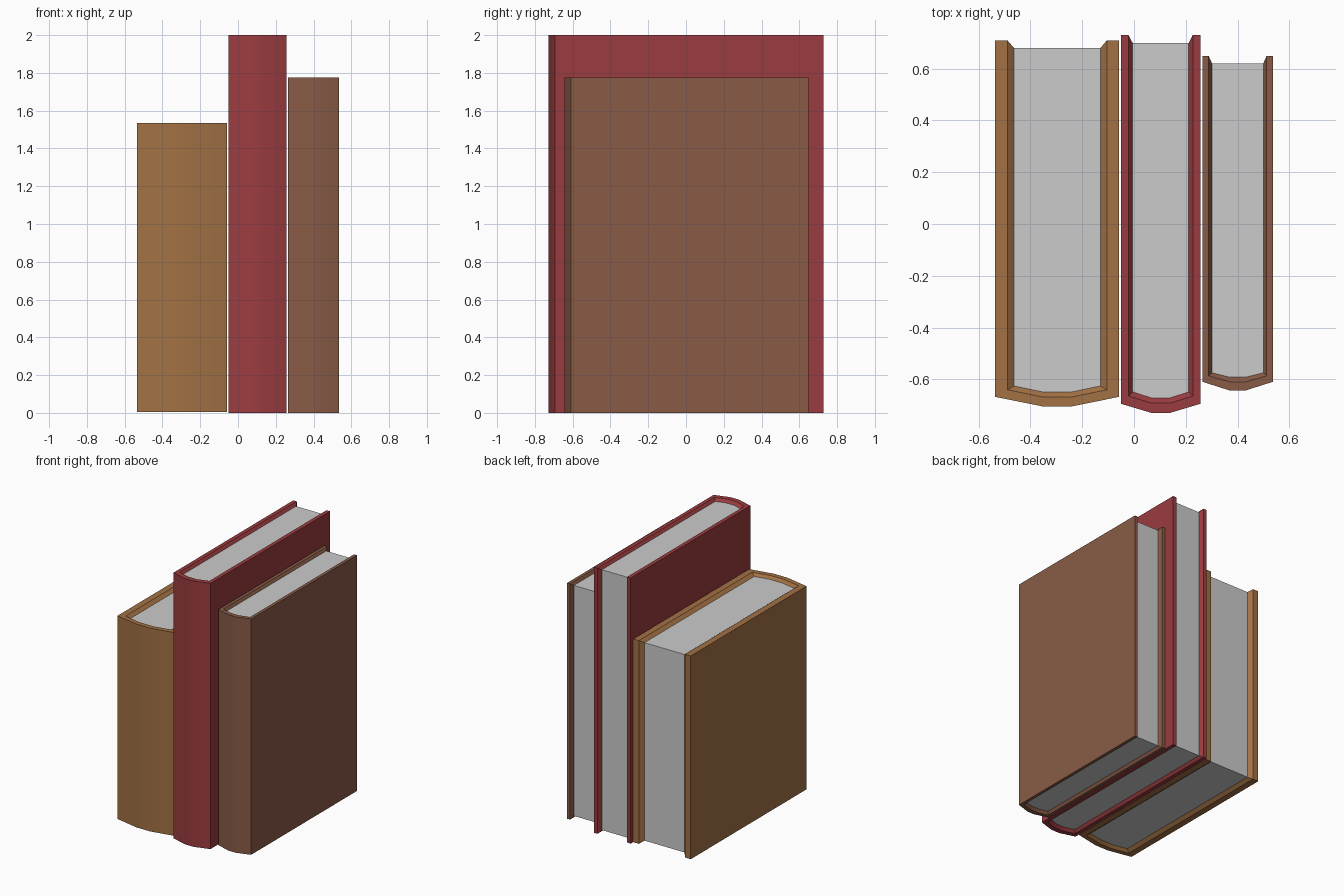
import bpy, bmesh, math

if "Cube" in bpy.data.objects:
    bpy.data.objects.remove(bpy.data.objects["Cube"])

RECESS = 0.02      # how far the paper sits below the cover rim
LIP = 0.65         # flat share of the rim before it slopes to the paper


def make_object(name, bm, color=None):
    bmesh.ops.recalc_face_normals(bm, faces=bm.faces)
    mesh = bpy.data.meshes.new(name)
    bm.to_mesh(mesh)
    bm.free()
    obj = bpy.data.objects.new(name, mesh)
    bpy.context.collection.objects.link(obj)
    if color:
        mat = bpy.data.materials.new(name + "_color")
        mat.diffuse_color = (*color, 1)
        mat.use_nodes = True
        mat.node_tree.nodes["Principled BSDF"].inputs["Base Color"].default_value = mat.diffuse_color
        mesh.materials.append(mat)
    bpy.ops.object.select_all(action='DESELECT')
    obj.select_set(True)
    bpy.context.view_layer.objects.active = obj
    bpy.ops.object.shade_smooth_by_angle(angle=math.radians(25))
    return obj


def outline(x0, x1, back, corner, bulge, flat):
    """U-shaped plan: back left, round the spine, back right."""
    c = (x0 + x1) / 2
    return [(x0, back), (x0, corner), (c - flat, bulge),
            (c + flat, bulge), (x1, corner), (x1, back)]


def book(name, x0, x1, z0, z1, thick, outer_y, inner_y, color):
    flat = 0.118 * (x1 - x0)
    outer = outline(x0, x1, *outer_y, flat)
    inner = outline(x0 + thick, x1 - thick, *inner_y, flat)

    # cover: rim cross-section swept around the U
    bm = bmesh.new()
    stations = []
    for i, (o, n) in enumerate(zip(outer, inner)):
        my = o[1] if i in (0, 5) else o[1] + (n[1] - o[1]) * LIP
        m = (o[0] + (n[0] - o[0]) * LIP, my)
        ring = [(*o, z0), (*o, z1), (*m, z1),
                (*n, z1 - RECESS), (*n, z0 + RECESS), (*m, z0)]
        stations.append([bm.verts.new(p) for p in ring])
    for a, b in zip(stations, stations[1:]):
        for i in range(6):
            j = (i + 1) % 6
            bm.faces.new((a[i], a[j], b[j], b[i]))
    for s in (stations[0], stations[-1]):
        bm.faces.new((s[0], s[1], s[2], s[5]))
        bm.faces.new((s[5], s[2], s[3], s[4]))
    make_object(name + "_cover", bm, color)

    # paper block filling the cover
    bm = bmesh.new()
    base = bm.faces.new([bm.verts.new((*p, z0 + RECESS)) for p in inner])
    top = bmesh.ops.extrude_face_region(bm, geom=[base], use_keep_orig=True)
    for v in top["geom"]:
        if isinstance(v, bmesh.types.BMVert):
            v.co.z = z1 - RECESS
    make_object(name + "_pages", bm)


# y values: cover/paper back edge, spine corner, spine bulge
book("tan_book", -0.536, -0.057, 0.005, 1.535, 0.073,
     (0.709, -0.667, -0.704), (0.679, -0.625, -0.648), (0.36, 0.165, 0.058))
book("red_book", -0.050, 0.256, 0.0, 2.0, 0.045,
     (0.729, -0.694, -0.729), (0.698, -0.648, -0.671), (0.33, 0.045, 0.05))
book("brown_book", 0.264, 0.536, 0.0, 1.775, 0.037,
     (0.649, -0.609, -0.642), (0.62, -0.574, -0.591), (0.25, 0.105, 0.062))
